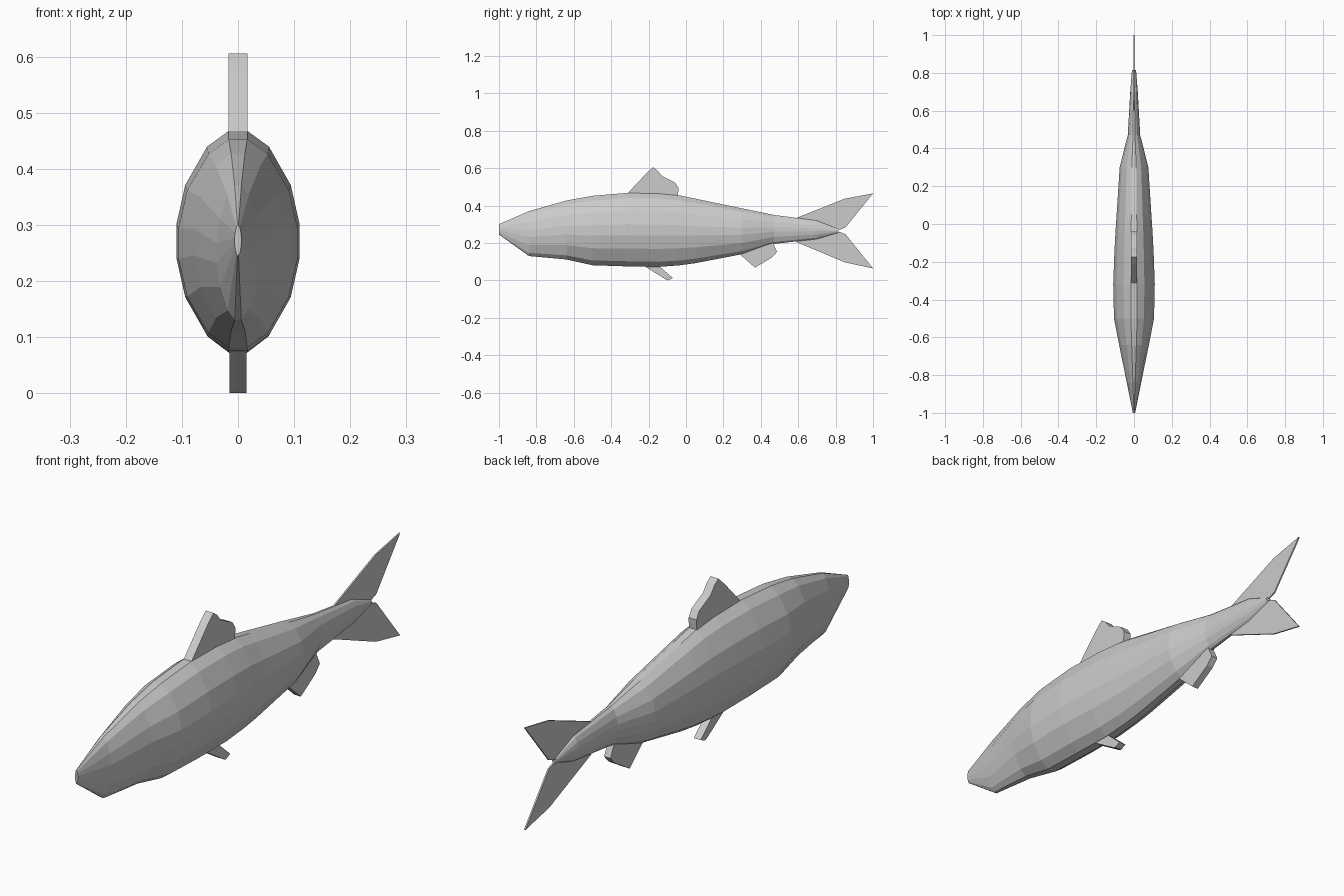
import bpy, bmesh

if "Cube" in bpy.data.objects:
    bpy.data.objects.remove(bpy.data.objects["Cube"])

# One quarter of the 16-sided cross-section, as fractions of half width / half height
QUARTER = [(1.0, 0.15), (0.855, 0.51), (0.5, 0.86), (0.155, 1.0)]
SECTION = (QUARTER
           + [(-x, z) for x, z in reversed(QUARTER)]
           + [(-x, -z) for x, z in QUARTER]
           + [(x, -z) for x, z in reversed(QUARTER)])

# Body stations from snout to tail: y, bottom z, top z, half width
STATIONS = [
    (-1.00, 0.245, 0.300, 0.006),
    (-0.84, 0.130, 0.370, 0.038),
    (-0.64, 0.112, 0.427, 0.079),
    (-0.50, 0.081, 0.452, 0.106),
    (-0.32, 0.075, 0.467, 0.110),
    (-0.15, 0.072, 0.465, 0.104),
    (-0.04, 0.080, 0.455, 0.098),
    (0.05, 0.092, 0.437, 0.092),
    (0.30, 0.140, 0.385, 0.076),
    (0.47, 0.195, 0.350, 0.033),
    (0.70, 0.221, 0.320, 0.020),
    (0.815, 0.255, 0.275, 0.011),
]


def finish(name, bm):
    bmesh.ops.recalc_face_normals(bm, faces=bm.faces)
    mesh = bpy.data.meshes.new(name)
    bm.to_mesh(mesh)
    bm.free()
    obj = bpy.data.objects.new(name, mesh)
    bpy.context.collection.objects.link(obj)
    return obj


def loft(name, stations):
    bm = bmesh.new()
    rings = []
    for y, lo, hi, w in stations:
        mid, half = (lo + hi) / 2, (hi - lo) / 2
        rings.append([bm.verts.new((x * w, y, mid + z * half)) for x, z in SECTION])
    n = len(SECTION)
    for a, b in zip(rings, rings[1:]):
        for i in range(n):
            j = (i + 1) % n
            bm.faces.new((a[i], a[j], b[j], b[i]))
    bm.faces.new(rings[0])
    bm.faces.new(rings[-1])
    return finish(name, bm)


def fin(name, outline, half):
    """Flat plate from a side-view (y, z) outline, centred on x = 0."""
    bm = bmesh.new()
    face = bm.faces.new([bm.verts.new((-half, y, z)) for y, z in outline])
    out = bmesh.ops.extrude_face_region(bm, geom=[face], use_keep_orig=True)
    verts = [g for g in out["geom"] if isinstance(g, bmesh.types.BMVert)]
    bmesh.ops.translate(bm, verts=verts, vec=(2 * half, 0, 0))
    return finish(name, bm)


# Body
loft("body", STATIONS)

# Fins along the back and belly
fin("dorsal_fin", [(-0.315, 0.463), (-0.214, 0.570), (-0.176, 0.605), (-0.155, 0.590),
                   (-0.128, 0.558), (-0.059, 0.524), (-0.040, 0.495), (-0.043, 0.450)], 0.017)
fin("pelvic_fin", [(-0.225, 0.078), (-0.107, 0.004), (-0.095, 0.0), (-0.070, 0.012),
                   (-0.144, 0.078)], 0.015)
fin("anal_fin", [(0.285, 0.142), (0.369, 0.068), (0.460, 0.123), (0.487, 0.153),
                 (0.465, 0.200)], 0.014)

# Forked tail
fin("tail_fin_upper", [(0.588, 0.333), (0.850, 0.437), (1.0, 0.465),
                       (0.852, 0.282), (0.818, 0.270), (0.75, 0.285)], 0.003)
fin("tail_fin_lower", [(0.588, 0.206), (0.850, 0.096), (1.0, 0.064),
                       (0.852, 0.248), (0.818, 0.260), (0.75, 0.255)], 0.003)
